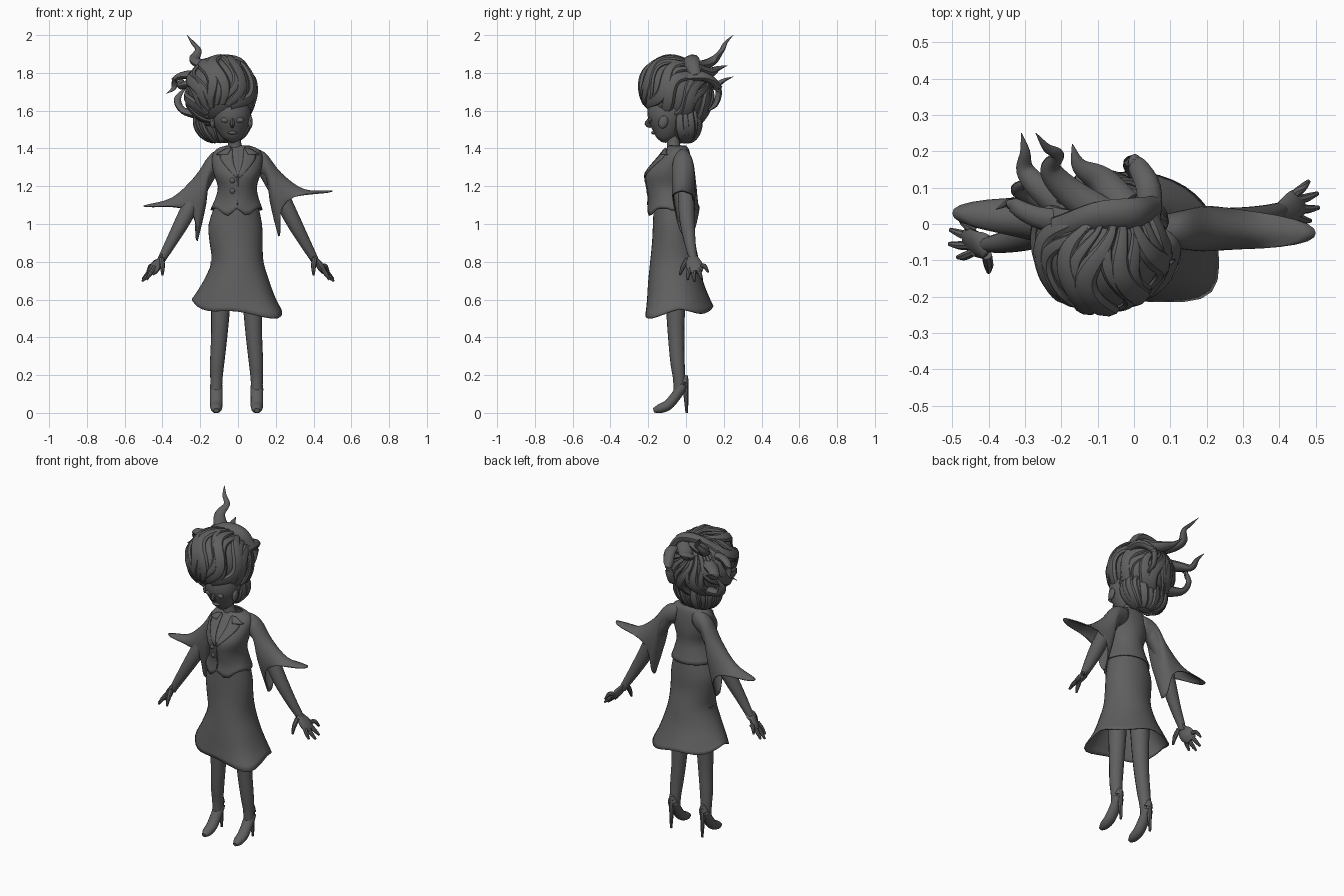
import bpy, bmesh
from math import sin, cos, pi
from mathutils import Vector, Matrix
from mathutils.bvhtree import BVHTree

if "Cube" in bpy.data.objects:
    bpy.data.objects.remove(bpy.data.objects["Cube"])

grey = bpy.data.materials.new("dark_grey")
grey.use_nodes = True
grey.diffuse_color = (0.115, 0.115, 0.115, 1)
grey.node_tree.nodes["Principled BSDF"].inputs["Base Color"].default_value = grey.diffuse_color


def finish(name, bm, thick=0):
    bmesh.ops.recalc_face_normals(bm, faces=bm.faces)
    mesh = bpy.data.meshes.new(name)
    bm.to_mesh(mesh)
    bm.free()
    ob = bpy.data.objects.new(name, mesh)
    bpy.context.collection.objects.link(ob)
    mesh.materials.append(grey)
    if thick:
        mod = ob.modifiers.new("thickness", 'SOLIDIFY')
        mod.thickness = thick
        mod.offset = -1
    bpy.ops.object.select_all(action='DESELECT')
    ob.select_set(True)
    bpy.context.view_layer.objects.active = ob
    bpy.ops.object.shade_smooth_by_angle(angle=0.7)
    return ob


def loft(name, rings, caps=True, closed=True, thick=0):
    bm = bmesh.new()
    rows = [[bm.verts.new(p) for p in r] for r in rings]
    n = len(rows[0])
    for a, b in zip(rows, rows[1:]):
        for i in range(n if closed else n - 1):
            j = (i + 1) % n
            bm.faces.new((a[i], a[j], b[j], b[i]))
    if caps:
        bm.faces.new(rows[0])
        bm.faces.new(rows[-1])
    return finish(name, bm, thick)


def smooth(pts, steps=4):
    """Catmull-Rom resampling of tuples of any length."""
    p = [Vector(q) for q in pts]
    p = [p[0] * 2 - p[1]] + p + [p[-1] * 2 - p[-2]]
    out = []
    for a, b, c, d in zip(p, p[1:], p[2:], p[3:]):
        for k in range(steps):
            t = k / steps
            out.append((b * 2 + (c - a) * t + (a * 2 - b * 5 + c * 4 - d) * t * t
                        + (b * 3 - a - c * 3 + d) * t ** 3) / 2)
    return out + [p[-2]]


def tube(name, pts, sides=10, flat=1, steps=4, up=(0, 1, 0), centre=None):
    """Tapered tube through (x, y, z, radius) points."""
    path = smooth(pts, steps)
    pos = [Vector(q[:3]) for q in path]
    rings = []
    for i, q in enumerate(path):
        tan = (pos[min(i + 1, len(pos) - 1)] - pos[max(i - 1, 0)]).normalized()
        u = pos[i] - centre if centre else Vector(up)
        side = tan.cross(u).normalized()
        nor = side.cross(tan)
        r = max(q[3], 0.001)
        rings.append([pos[i] + side * r * cos(a) + nor * r * flat * sin(a)
                      for a in (2 * pi * k / sides for k in range(sides))])
    return loft(name, rings)


def ball(name, loc, scale, tilt=0, seg=24):
    bm = bmesh.new()
    m = Matrix.Translation(loc) @ Matrix.Rotation(tilt, 4, 'X') @ Matrix.Diagonal((*scale, 1))
    bmesh.ops.create_uvsphere(bm, u_segments=seg, v_segments=seg // 2, radius=1, matrix=m)
    return finish(name, bm)


def body(name, profile, hem, n=36, thick=0.008):
    """Garment from (z, x_min, x_max, y_min, y_max) rows, top to bottom."""
    rings = []
    rows = smooth(profile, 3)
    for k, (z, x0, x1, y0, y1) in enumerate(rows):
        w = (k / (len(rows) - 1)) ** 4
        ring = []
        for i in range(n):
            a = 2 * pi * i / n
            x, y = (x0 + x1) / 2 + (x1 - x0) / 2 * cos(a), (y0 + y1) / 2 + (y1 - y0) / 2 * sin(a)
            ring.append(Vector((x, y, z)) + w * hem(a, x))
        rings.append(ring)
    return loft(name, rings, caps=False, thick=thick)


# Skirt with an uneven flared hem, one front corner pulled out
def skirt_hem(a, x):
    corner = max(0, cos(a + .75)) ** 8
    drop = .03 * -cos(a + .5) - .025 * abs(sin(a)) + .012 * cos(4 * a)
    return Vector((.045 * corner, -.04 * corner, drop - .005 * corner))


body("skirt", [(1.13, -.11, .10, -.17, .03), (1.0, -.155, .127, -.175, .045),
               (.9, -.15, .13, -.18, .05), (.8, -.14, .135, -.19, .07),
               (.7, -.178, .165, -.2, .09), (.62, -.22, .195, -.205, .12), (.565, -.245, .225, -.21, .145)], skirt_hem)


# Jacket with two points at the front hem
def jacket_hem(a, x):
    point = max(0, 1 - abs(abs(x + .005) - .055) / .055)
    return Vector((0, 0, -.045 * point if sin(a) < 0 else -.01))


jacket = body("jacket", [(1.415, -.065, .06, -.09, 0), (1.395, -.115, .11, -.11, .015),
                         (1.35, -.138, .13, -.15, .025), (1.27, -.13, .12, -.212, .03),
                         (1.2, -.107, .1, -.208, .025), (1.14, -.12, .11, -.198, .035),
                         (1.085, -.145, .13, -.205, .05)], jacket_hem)
tree = BVHTree.FromPolygons([v.co for v in jacket.data.vertices], [p.vertices[:] for p in jacket.data.polygons])


def on_jacket(x, z, lift):
    hit = tree.ray_cast(Vector((x, -1, z)), Vector((0, 1, 0)))[0]
    return Vector((x, (hit.y if hit else -.06) - lift, z))


def panel(name, edge_a, edge_b, lift=.008):
    """Thin cloth strip between two (x, z) edges, laid on the jacket."""
    rows = []
    for a, b in zip(smooth(edge_a, 4), smooth(edge_b, 4)):
        rows.append([on_jacket(*a.lerp(b, t / 4), lift) for t in range(5)])
    loft(name, rows, caps=False, closed=False, thick=.008)


for side, s in (("left", 1), ("right", -1)):
    panel(side + "_lapel", [(s * .03, 1.4), (s * .025, 1.33), (0, 1.25)],
          [(s * .06, 1.4), (s * .095, 1.35), (s * .012, 1.245)])
    panel(side + "_collar", [(s * .035, 1.405), (s * .055, 1.37)], [(s * .065, 1.4), (s * .115, 1.37)], .014)
panel("front_seam", [(-.004, 1.25), (-.006, 1.1)], [(.002, 1.25), (0, 1.1)], .005)
for i, z in enumerate((1.23, 1.175)):
    ball(f"button_{i + 1}", on_jacket(-.03, z, .002), (.014, .008, .014), seg=12)
tube("neck", [(-.005, -.05, 1.34, .06), (-.015, -.065, 1.41, .036), (-.03, -.07, 1.5, .035)], 14)

# Sleeves, arms and hands
upper = [(.05, 1.405), (.14, 1.38), (.23, 1.27), (.35, 1.185), (.5, 1.178)]
lower = [(.06, 1.29), (.145, 1.24), (.168, 1.12), (.188, 1.03), (.213, .935)]
depth = [.04, .055, .062, .06, .055]
for side, s in (("left", 1), ("right", -1)):
    tip_y = -.015 if s > 0 else .04
    rows = [(*u, *v, d, i / 4) for i, (u, v, d) in enumerate(zip(upper, lower, depth))]
    rings = []
    for ux, uz, lx, lz, d, t in smooth(rows, 4):
        ring = []
        for k in range(28):
            a = 2 * pi * k / 28
            f, pull = (1 + cos(a)) / 2, abs(sin(a)) ** 3 * max(t, 0) ** 3
            z = lz + (uz - lz) * f - (.08 * t * t * f if s < 0 else 0)
            if s < 0:
                z -= .025 * t * (1 - f)
            ring.append(Vector((s * (lx + (ux - lx) * f - .095 * pull),
                                sin(a) * d - .02 * (1 - t) + (tip_y - .01) * f * t * t, z + .065 * pull)))
        rings.append(ring)
    loft(side + "_sleeve", rings, caps=False, thick=.006)

    def place(x, y, z, r):
        back = -.1 * min(1, max(0, (1.15 - z) / .35)) if s < 0 else 0
        return (s * x, y + back, z, r)

    def limb(name, pts, **kw):
        tube(side + name, [place(*p) for p in pts], **kw)

    limb("_arm", [(.13, -.01, 1.32, .045), (.21, 0, 1.18, .045), (.285, .005, 1.03, .041),
                  (.35, .02, .91, .031), (.395, .035, .83, .023), (.41, .04, .8, .02)], sides=14)
    limb("_palm", [(.395, .035, .835, .022), (.415, .038, .805, .038), (.44, .048, .77, .046),
                   (.46, .055, .745, .034)], flat=.45, up=(1, 0, .6))
    limb("_thumb", [(.405, .01, .815, .015), (.4, -.015, .775, .013), (.4, -.032, .73, .006)], sides=8)
    for i, (dy, tip, z) in enumerate(((-.034, .485, .705), (-.01, .508, .697), (.016, .505, .708), (.038, .48, .745))):
        limb(f"_finger_{i + 1}", [(.44, .05 + dy * .8, .775, .012), ((.445 + tip) / 2, .053 + dy * 1.2, z + .032, .012),
                                  (tip, .06 + dy * 1.5, z, .006)], sides=8)

# Legs and heeled shoes
for side, s in (("left", 1), ("right", -1)):

    def limb(name, pts, **kw):
        tube(side + name, [(s * x + (-.01 if s < 0 else -.005), y, z, r) for x, y, z, r in pts], **kw)

    limb("_leg", [(.075, -.055, .8, .06), (.083, -.055, .55, .05), (.09, -.052, .4, .043),
                  (.1, -.045, .27, .038), (.104, -.037, .19, .033), (.105, -.035, .12, .03)], sides=16)
    limb("_shoe", [(.105, .0, .2, .012), (.105, -.016, .15, .032), (.105, -.052, .092, .033),
                   (.105, -.095, .042, .033), (.105, -.14, .022, .029), (.105, -.172, .013, .014)],
         sides=14, flat=.85, up=(0, .4, 1))
    limb("_heel", [(.105, -.006, .18, .02), (.105, .0, .09, .013), (.105, .004, 0, .007)], sides=8)

# Head and face
tube("head", [(-.035, -.095, 1.7, .06), (-.035, -.1, 1.63, .098), (-.035, -.1, 1.56, .102), (-.032, -.105, 1.5, .08),
              (-.03, -.115, 1.455, .048), (-.03, -.12, 1.432, .012)], 24)
tube("nose", [(-.03, -.19, 1.56, .008), (-.03, -.207, 1.53, .012), (-.03, -.185, 1.515, .008)], 8)
ball("lips", (-.03, -.172, 1.483), (.025, .012, .009), seg=16)
for side, s in (("left", 1), ("right", -1)):
    ball(side + "_eye", (-.03 + s * .04, -.19, 1.55), (.022, .01, .014), seg=16)
    ball(side + "_ear", (-.035 + s * .1, -.12, 1.54), (.013, .025, .035), -.3, 16)


# Hair: rounded masses covered with wavy locks that gather at a pole
def locks(name, centre, size, tilt, count, start, end, radius, swirl):
    centre = Vector(centre)
    ball(name + "_base", centre, [v * .97 for v in size], tilt, 32)
    m = Matrix.Rotation(tilt, 3, 'X') @ Matrix.Diagonal(size)
    for i in range(count):
        az = 2 * pi * i / count
        pts = []
        for k in range(11):
            t = k / 10
            e = start + (end - start) * t
            a = az + swirl * (t + .6 * sin(6 * t + i % 3 * .5))
            p = centre + m @ Vector((cos(e) * cos(a), cos(e) * sin(a), sin(e)))
            r = radius * (.25 + .75 * sin(pi * min(1, t * .95 + .1))) * (1.2 if i % 2 else .85)
            pts.append((*p, r))
        tube(f"{name}_lock_{i + 1}", pts, 8, .6, 3, centre=centre)


locks("hair", (-.09, -.05, 1.7), (.178, .195, .178), -.75, 24, -1.15, 1.25, .03, .6)
locks("nape_hair", (-.08, -.005, 1.55), (.145, .08, .125), 0, 18, -1.2, .8, .022, .12)

wisps = [
    [(-.08, .02, 1.83, .05), (-.18, .09, 1.84, .04), (-.23, .15, 1.87, .03), (-.21, .19, 1.92, .018),
     (-.24, .21, 1.96, .012), (-.27, .25, 2, .001)],
    [(-.18, .04, 1.75, .05), (-.26, .1, 1.74, .035), (-.3, .15, 1.73, .025), (-.3, .2, 1.76, .014), (-.31, .25, 1.78, .001)],
    [(-.18, 0, 1.78, .04), (-.27, .02, 1.79, .03), (-.33, .05, 1.77, .022), (-.34, .06, 1.72, .014), (-.38, .04, 1.69, .001)],
    [(-.2, .05, 1.58, .04), (-.29, .08, 1.6, .025), (-.32, .1, 1.66, .02), (-.28, .12, 1.72, .004)],
    [(-.03, .05, 1.82, .05), (-.09, .12, 1.8, .04), (-.15, .16, 1.82, .022), (-.17, .22, 1.84, .001)],
    [(.04, 0, 1.78, .035), (.04, .1, 1.78, .035), (0, .17, 1.72, .025), (-.01, .16, 1.64, .02), (0, .12, 1.6, .006)],
    [(-.06, .04, 1.83, .06), (-.1, -.04, 1.83, .03), (-.13, -.11, 1.885, .001)],
    [(-.2, -.02, 1.8, .05), (-.1, .02, 1.86, .045), (0, .03, 1.85, .045), (.06, .05, 1.78, .03)],
]
for i, pts in enumerate(wisps):
    tube(f"hair_wisp_{i + 1}", pts, 10, .7, 5, up=(.3, -.4, 1))
